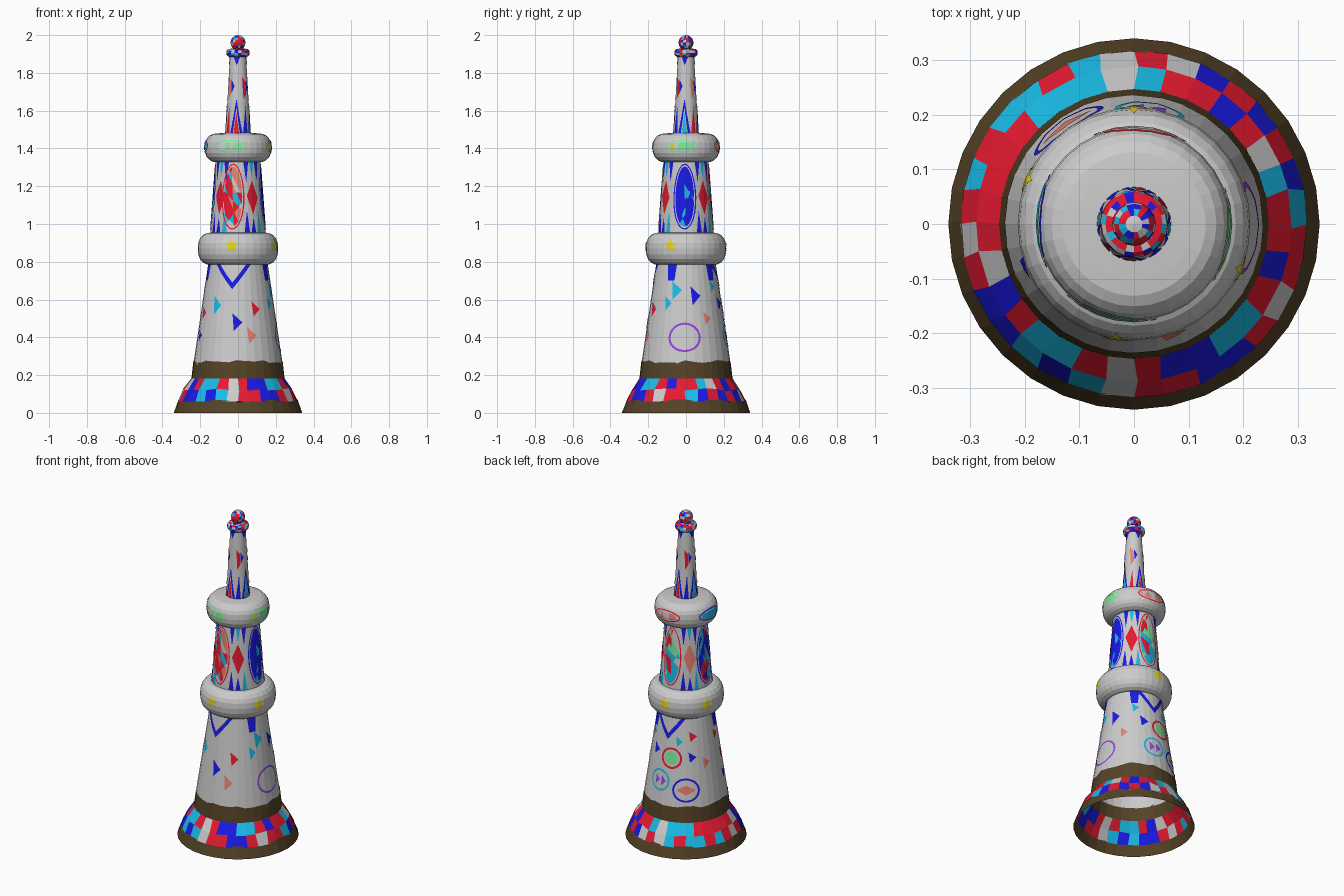
import bpy, bmesh, random
from math import pi, sin, cos, radians, hypot

if "Cube" in bpy.data.objects:
    bpy.data.objects.remove(bpy.data.objects["Cube"])

random.seed(4)
N = 32
STEP = 2 * pi / N
PALETTE = {"grey": (.8, .8, .8), "red": (.8, .01, .03), "blue": (.01, .01, .8), "cyan": (.01, .5, .8),
           "brown": (.09, .055, .02), "salmon": (.8, .22, .15), "green": (.2, .8, .3),
           "purple": (.3, .06, .75), "yellow": (.75, .65, .01)}
NAMES = list(PALETTE)
MATS = []
for n, c in PALETTE.items():
    m = bpy.data.materials.new(n + "_tile")
    m.diffuse_color = (*c, 1)
    m.use_nodes = True
    m.node_tree.nodes["Principled BSDF"].inputs["Base Color"].default_value = m.diffuse_color
    MATS.append(m)


def make(name, bm, mats=True):
    me = bpy.data.meshes.new(name)
    bm.to_mesh(me)
    bm.free()
    if mats:
        for m in MATS:
            me.materials.append(m)
    ob = bpy.data.objects.new(name, me)
    bpy.context.collection.objects.link(ob)


def lathe(name, prof, n=N, color=None, jitter=()):
    """Spin (r, z) profile; color is a function (row, column) -> name."""
    bm = bmesh.new()
    rows = []
    for i, (r, z) in enumerate(prof):
        row = []
        for j in range(n):
            a, dz = j * 2 * pi / n, 0
            if i in jitter:
                a += random.uniform(-.03, .03)
                dz = random.uniform(-.008, .008)
            row.append(bm.verts.new((r * sin(a), -r * cos(a), z + dz)))
        rows.append(row)
    for i in range(len(prof) - 1):
        for j in range(n):
            k = (j + 1) % n
            f = bm.faces.new((rows[i][j], rows[i][k], rows[i + 1][k], rows[i + 1][j]))
            if color:
                f.material_index = NAMES.index(color(i, j))
    bmesh.ops.remove_doubles(bm, verts=bm.verts, dist=1e-5)
    make(name, bm, bool(color))


def bulge(rc, a, h, zc, n=10, p=.85):
    """Rounded ring profile from inner bottom, round the outside, to inner top."""
    pts = []
    for i in range(n + 1):
        t = -pi / 2 + pi * i / n
        s = sin(t)
        pts.append((rc + a * max(cos(t), 0) ** p, zc + h * (abs(s) ** p) * (1 if s > 0 else -1)))
    return pts


def mosaic(i, j):
    return random.choice(["red", "red", "blue", "cyan", "grey"])


# ---- main bodies
LOWER = [(.234, .275), (.156, .80)]
MIDDLE = [(.148, .94), (.118, 1.34)]
UPPER = [(.067, 1.46), (.042, 1.90)]
RING1 = bulge(.14, .073, .086, .869)
RING2 = bulge(.105, .072, .077, 1.403)
brown = lambda i, j: "brown"
lathe("base_rim", [(.34, 0), (.316, .065)], color=brown, jitter=(1,))
lathe("base_mosaic", [(.318, .06), (.289, .122), (.247, .182)], color=mosaic, jitter=(1,))
lathe("base_band", [(.247, .178), (.236, .272)], color=brown, jitter=(1,))
lathe("lower_body", [(.237, .255)] + LOWER)
lathe("lower_ring", [(.13, RING1[0][1])] + RING1 + [(.10, RING1[-1][1])])
lathe("middle_body", MIDDLE)
lathe("upper_ring", [(.09, RING2[0][1])] + RING2 + [(.05, RING2[-1][1] + .004)])
lathe("upper_body", UPPER)
lathe("top_collar", [(.035, 1.882)] + bulge(.04, .022, .022, 1.906, 6) + [(.02, 1.93)], 20, mosaic)
lathe("top_ball", [(.04 * sin(pi * i / 8), 1.96 - .04 * cos(pi * i / 8)) for i in range(9)], 16,
      lambda i, j: "grey" if i > 6 else mosaic(i, j))


# ---- inlays: drawn flat in (angle, height), cut at the facets, wrapped on the body
def poly(bm, a, z, pts, col, r):
    f = bm.faces.new([bm.verts.new((radians(a) + x / r, z + y, 0)) for x, y in pts])
    f.material_index = NAMES.index(col)
    return f


def ring(bm, a, z, w, h, t, col, r, n=24):
    for i in range(n):
        c = [(cos(2 * pi * k / n), sin(2 * pi * k / n)) for k in (i, i + 1)]
        poly(bm, a, z, [((w - t) * c[0][0], (h - t) * c[0][1]), (w * c[0][0], h * c[0][1]),
                        (w * c[1][0], h * c[1][1]), ((w - t) * c[1][0], (h - t) * c[1][1])], col, r)


def disc(bm, a, z, w, h, cols, r, cuts=0, n=24):
    f = poly(bm, a, z, [(w * cos(2 * pi * k / n), h * sin(2 * pi * k / n)) for k in range(n)], cols[0], r)
    faces = [f]
    for i in range(cuts):
        geom = faces + list({e for f in faces for e in f.edges}) + list({v for f in faces for v in f.verts})
        t = (i + .5) / cuts * 2 - 1
        if h > w:
            co, no = (radians(a), z + t * h, 0), (random.uniform(-.08, .08), .2, 0)
        else:
            co, no = (radians(a) + t * w / r, z, 0), (1, random.uniform(-3, 3), 0)
        res = bmesh.ops.bisect_plane(bm, geom=geom, plane_co=co, plane_no=no)
        faces = [g for g in res["geom"] if isinstance(g, bmesh.types.BMFace)]
    if cuts and h > w:
        geom = faces + list({e for f in faces for e in f.edges}) + list({v for f in faces for v in f.verts})
        res = bmesh.ops.bisect_plane(bm, geom=geom, plane_co=(radians(a), z, 0), plane_no=(1, .4, 0))
        faces = [g for g in res["geom"] if isinstance(g, bmesh.types.BMFace)]
    for f in faces:
        f.material_index = NAMES.index(random.choice(cols))


def shard(bm, a, z, w, h, col, r):
    poly(bm, a, z, [(-w / 2, h / 2), (-w / 3, -h / 2), (w / 2, 0)], col, r)


def wrap(name, bm, prof, off=.002):
    planes = [((k * STEP, 0, 0), (1, 0, 0)) for k in range(-N // 2, N * 3 // 2)]
    planes += [((0, z, 0), (0, 1, 0)) for r, z in prof]
    for co, no in planes:
        bmesh.ops.bisect_plane(bm, geom=bm.verts[:] + bm.edges[:] + bm.faces[:], plane_co=co, plane_no=no)
    for v in bm.verts:
        a, z = v.co.x, v.co.y
        r = prof[-1][0]
        for (r0, z0), (r1, z1) in zip(prof, prof[1:]):
            if z <= z1:
                r = r0 + (r1 - r0) * (z - z0) / (z1 - z0)
                break
        r = r * cos(STEP / 2) / cos(a % STEP - STEP / 2) + off
        v.co = (r * sin(a), -r * cos(a), z)
    make(name, bm)


# lower body: scattered shards, chevrons and round medallions
bm = bmesh.new()
for a, z, w, h, c in [(-65, .53, .04, .07, "red"), (-68, .41, .04, .06, "blue"), (-35, .57, .05, .1, "cyan"),
                      (-1, .48, .05, .095, "blue"), (29, .55, .045, .08, "red"), (20, .41, .045, .09, "salmon"),
                      (74, .65, .06, .1, "cyan"), (106, .62, .055, .1, "blue"), (143, .67, .045, .06, "cyan"),
                      (158, .58, .05, .07, "blue"), (228, .68, .05, .06, "red"), (280, .66, .04, .06, "red"),
                      (226, .56, .045, .06, "blue"), (203, .65, .04, .06, "cyan"), (250, .52, .045, .07, "salmon"),
                      (124, .5, .04, .07, "salmon"), (60, .58, .04, .08, "cyan")]:
    shard(bm, a, z, w, h, c, .19)
for a in (-10, 180):
    for s in (-1, 1):
        p = [(0, -.135), (0, -.1), (s * .075, 0), (s * .1, 0)]
        poly(bm, a, .79, p[::-s], "blue", .16)
for a in (62, 140, 285):
    poly(bm, a, .79, [(-.025, 0), (-.015, -.09), (.02, -.09), (.03, 0)], "blue", .16)
ring(bm, 88, .40, .085, .078, .011, "purple", .21)
ring(bm, 190, .55, .062, .062, .012, "red", .19)
disc(bm, 190, .55, .038, .038, ["green"], .19)
ring(bm, 172, .41, .064, .064, .011, "cyan", .21)
for s in (-.028, .012):
    poly(bm, 172, .41, [(s, .03), (s, -.03), (s + .03, 0)], "purple", .21)
ring(bm, 215, .37, .077, .07, .011, "blue", .215)
poly(bm, 215, .37, [(-.055, 0), (0, -.028), (.055, 0), (0, .028)], "salmon", .215)
wrap("lower_body_inlays", bm, LOWER)

# lower ring: four stars
bm = bmesh.new()
for a in (-9, 67, 180, 247):
    pt = lambda rad, k: (-rad * sin(k * pi / 5), rad * cos(k * pi / 5))
    for k in range(0, 10, 2):
        poly(bm, a, .885, [(0, 0), pt(.017, k - 1), pt(.042, k), pt(.017, k + 1)], "yellow", .21)
wrap("ring_stars", bm, RING1, .003)

# upper ring: four wide oval medallions
bm = bmesh.new()
for a, edge, cols in [(-15, "green", ["green", "grey"]), (83, "green", ["green", "yellow", "grey"]),
                      (176, "red", ["salmon", "red", "grey"]), (268, "blue", ["cyan", "grey", "cyan"])]:
    ring(bm, a, 1.412, .088, .034, .007, edge, .175)
    disc(bm, a, 1.412, .072, .022, cols, .175, 7)
wrap("ring_medallions", bm, RING2, .003)

# middle body: tall mosaic ovals with lances and diamonds between
bm = bmesh.new()
for a, edge, cols in [(-12, "red", ["red", "red", "salmon", "grey", "cyan"]), (87, "blue", ["blue", "blue", "cyan"]),
                      (177, "red", ["green", "cyan", "red", "grey"]), (268, "blue", ["blue", "cyan", "red"])]:
    ring(bm, a, 1.145, .062, .175, .007, edge, .132)
    disc(bm, a, 1.145, .05, .16, cols, .132, 8)
    b = a + 47
    poly(bm, b, 1.15, [(-.034, 0), (0, -.1), (.034, -.01), (0, .08)], "salmon" if a == 177 else "red", .132)
    for s, c in ((-.035, "blue"), (0, "cyan"), (.035, "blue")):
        poly(bm, b, 1.33, [(s - .015, 0), (s, -.11 if s else -.085), (s + .015, 0)], c, .132)
        poly(bm, b, .95, [(s - .014, 0), (s + .014, 0), (s, .12 if s else .085)],
             "cyan" if s > 0 else "blue", .132)
wrap("middle_body_inlays", bm, MIDDLE)

# upper body: rising spikes, hanging points and slivers
bm = bmesh.new()
for i, a in enumerate((-8, 82, 172, 262)):
    for s in (-1, 1):
        p = [(s * .032, 0), (0, .19), (0, .145), (s * .018, 0)]
        poly(bm, a, 1.475, p[::s], "blue", .062)
    poly(bm, a, 1.475, [(-.014, 0), (.014, 0), (0, .12)], ("red", "cyan")[i % 2], .062)
    poly(bm, a, 1.89, [(-.02, 0), (0, -.05), (.02, 0)], "blue", .045)
    shard(bm, a - 22, 1.73, .02, .07, "blue", .055)
    b = a + 45
    poly(bm, b, 1.72, [(-.012, .06), (-.006, -.06), (.013, -.03), (.01, .03)], ("red", "salmon")[i % 2], .055)
    poly(bm, b, 1.58, [(-.014, -.1), (.012, -.1), (.004, .05)], ("blue", "red")[i % 2], .06)
wrap("upper_body_inlays", bm, UPPER)
